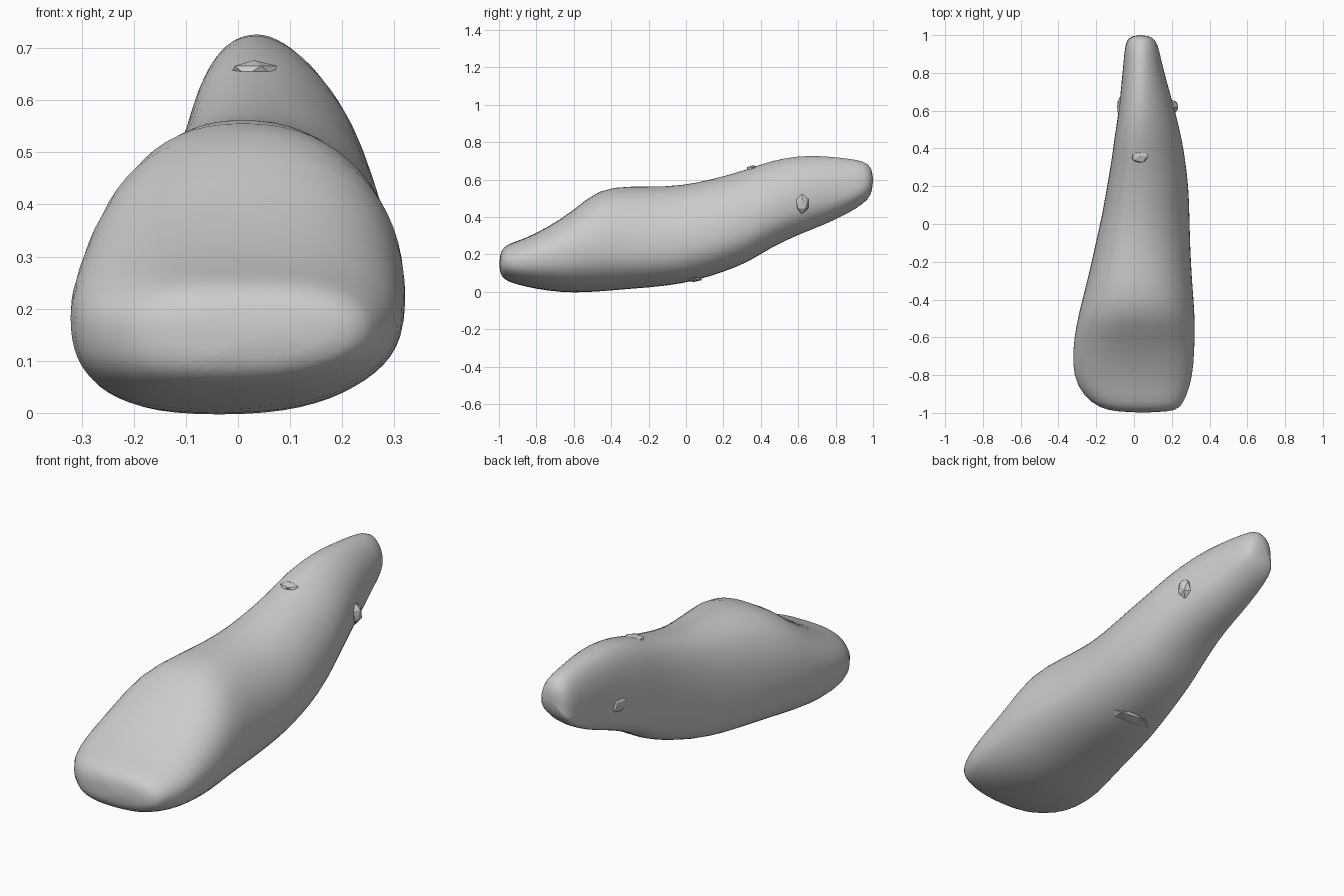
import bpy, bmesh
from math import sin, cos, pi, copysign

if "Cube" in bpy.data.objects:
    bpy.data.objects.remove(bpy.data.objects["Cube"])

# Cross-sections along the body: y, x left, x right, z bottom, z top, crest x
SECTIONS = [
    (-0.99, -0.14, 0.23, 0.08, 0.225, 0.04),
    (-0.95, -0.225, 0.26, 0.052, 0.258, 0.02),
    (-0.86, -0.305, 0.30, 0.027, 0.285, 0.00),
    (-0.74, -0.328, 0.318, 0.004, 0.345, 0.00),
    (-0.60, -0.318, 0.323, -0.007, 0.435, 0.00),
    (-0.47, -0.293, 0.323, 0.00, 0.553, 0.01),
    (-0.30, -0.247, 0.308, 0.015, 0.567, 0.01),
    (-0.10, -0.203, 0.298, 0.03, 0.562, 0.01),
    (0.05, -0.168, 0.295, 0.058, 0.582, 0.02),
    (0.20, -0.143, 0.29, 0.105, 0.618, 0.03),
    (0.34, -0.118, 0.272, 0.16, 0.66, 0.03),
    (0.45, -0.105, 0.255, 0.235, 0.70, 0.03),
    (0.60, -0.08, 0.218, 0.305, 0.73, 0.035),
    (0.74, -0.067, 0.178, 0.358, 0.727, 0.04),
    (0.86, -0.055, 0.146, 0.415, 0.714, 0.04),
    (0.95, -0.047, 0.128, 0.47, 0.70, 0.04),
    (0.99, -0.025, 0.10, 0.515, 0.67, 0.04),
]
SIDES = 32


def power(v, p):
    return copysign(abs(v) ** p, v)


def blend(y, y0, y1, a, b):
    t = min(1, max(0, (y - y0) / (y1 - y0)))
    return a + (b - a) * t


def ring(bm, y, xl, xr, zb, zt, crest):
    cx, half = (xl + xr) / 2, (xr - xl) / 2
    zm = zb + blend(y, -0.75, -0.3, 0.53, 0.39) * (zt - zb)   # height of widest line
    front = blend(y, -0.7, -0.35, 0.7, 0.9)                   # flat across the front slope
    right = front + blend(y, 0.2, 0.5, 0, 0.2)                # peaked right side at the neck
    verts = []
    for i in range(SIDES):
        a = 2 * pi * i / SIDES
        c, s = cos(a), sin(a)
        if s >= 0:   # rounded top leaning towards the crest
            x = cx + half * power(c, right if c > 0 else front) + (crest - cx) * s * s
            z = zm + (zt - zm) * s ** 0.95
        else:        # fuller, flatter underside
            x = cx + half * power(c, 0.78) - 0.04 * s * s
            z = zm - (zm - zb) * (-s) ** 0.85
        verts.append(bm.verts.new((x, y, z)))
    return verts


def finish(bm, name, subdivide=0):
    bmesh.ops.recalc_face_normals(bm, faces=bm.faces)
    mesh = bpy.data.meshes.new(name)
    bm.to_mesh(mesh)
    bm.free()
    ob = bpy.data.objects.new(name, mesh)
    bpy.context.collection.objects.link(ob)
    if subdivide:
        for p in mesh.polygons:
            p.use_smooth = True
        mod = ob.modifiers.new("smooth", "SUBSURF")
        mod.levels = mod.render_levels = subdivide
    return ob


# Tapered rock-like body, lofted from blunt front to narrow raised tip
bm = bmesh.new()
rings = [ring(bm, *s) for s in SECTIONS]
for r0, r1 in zip(rings, rings[1:]):
    for i in range(SIDES):
        j = (i + 1) % SIDES
        bm.faces.new((r0[i], r0[j], r1[j], r1[i]))
for r, y, x, z in ((rings[0], -1.0, 0.05, 0.15), (rings[-1], 1.003, 0.037, 0.60)):
    tip = bm.verts.new((x, y, z))
    for i in range(SIDES):
        bm.faces.new((r[i], r[(i + 1) % SIDES], tip))
finish(bm, "body", 1)

# Small faceted chips standing out of the surface
CHIPS = [
    ("right_chip", (0.205, 0.62, 0.47), (0.032, 0.04, 0.055)),
    ("left_chip", (-0.07, 0.62, 0.46), (0.022, 0.06, 0.04)),
    ("top_chip", (0.03, 0.36, 0.657), (0.05, 0.04, 0.02)),
    ("underside_chip", (0.05, 0.04, 0.07), (0.12, 0.05, 0.018)),
]
for name, pos, size in CHIPS:
    bm = bmesh.new()
    bmesh.ops.create_icosphere(bm, subdivisions=1, radius=1)
    for v in bm.verts:
        v.co = [p + c * s for p, c, s in zip(pos, v.co, size)]
    finish(bm, name)
